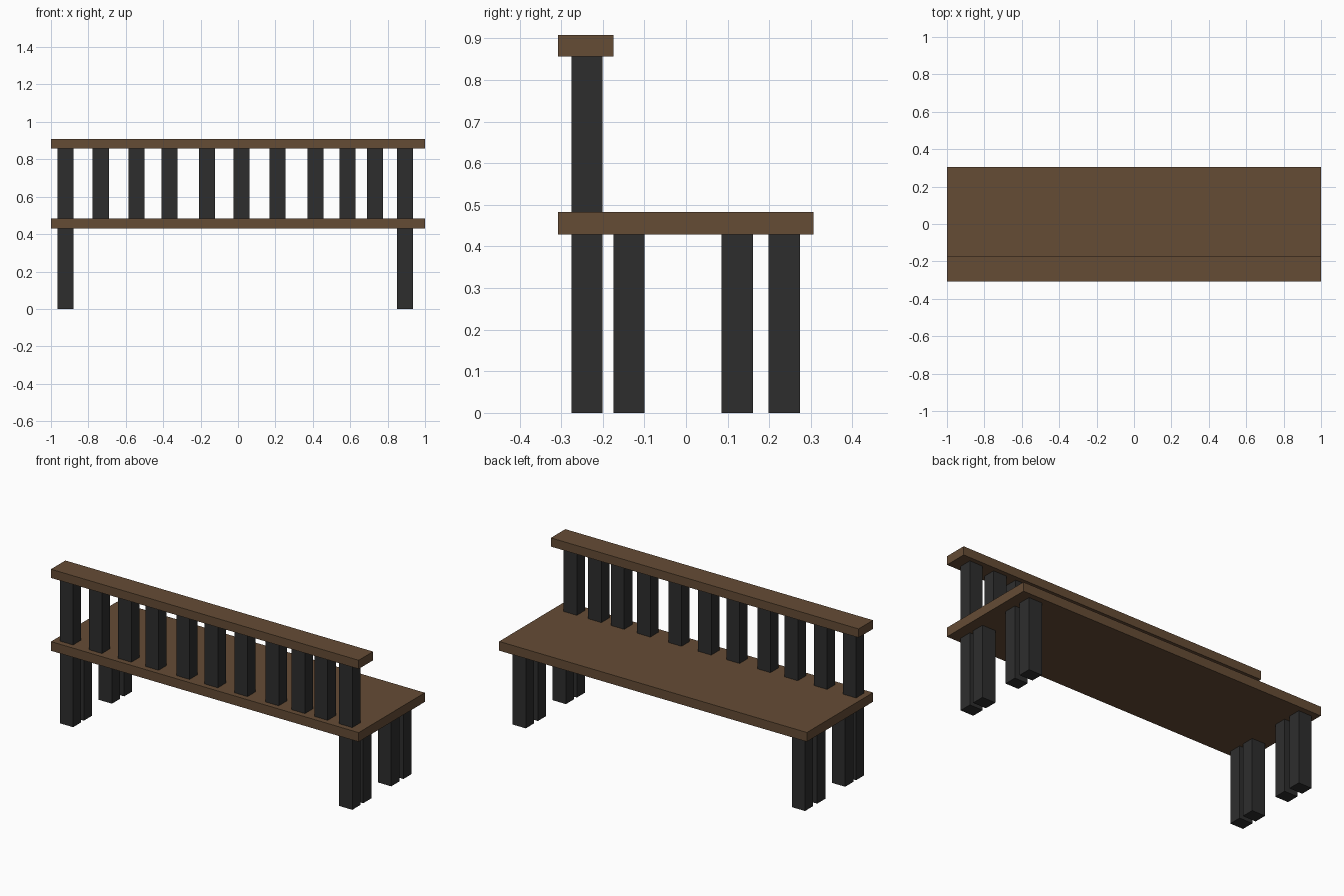
import bpy
import bmesh
from mathutils import Matrix, Vector

cube = bpy.data.objects.get("Cube")
if cube:
    bpy.data.objects.remove(cube, do_unlink=True)


def make_material(name, rgb):
    mat = bpy.data.materials.new(name)
    mat.use_nodes = True
    mat.diffuse_color = (*rgb, 1)
    bsdf = mat.node_tree.nodes["Principled BSDF"]
    bsdf.inputs["Base Color"].default_value = (*rgb, 1)
    bsdf.inputs["Roughness"].default_value = 0.8
    return mat


wood = make_material("brown wood", (0.13, 0.072, 0.036))
iron = make_material("dark iron", (0.027, 0.027, 0.027))


def box(name, low, high, mat):
    """Flat-faced box between two opposite corners."""
    low, high = Vector(low), Vector(high)
    bm = bmesh.new()
    bmesh.ops.create_cube(bm, size=1, matrix=Matrix.Diagonal((*(high - low), 1)))
    mesh = bpy.data.meshes.new(name)
    bm.to_mesh(mesh)
    bm.free()
    mesh.materials.append(mat)
    obj = bpy.data.objects.new(name, mesh)
    obj.location = (low + high) / 2
    bpy.context.collection.objects.link(obj)
    return obj


def post(name, x, y, bottom, top):
    """Upright bar centred on x, y."""
    half_x, half_y = 0.043, 0.0375
    return box(name, (x - half_x, y - half_y, bottom),
               (x + half_x, y + half_y, top), iron)


SEAT_BOTTOM, SEAT_TOP = 0.429, 0.483
RAIL_BOTTOM, RAIL_TOP = 0.857, 0.908
BACK_Y = -0.238
LEG_X = {"right": -0.922, "left": 0.893}

# Seat board and top rail
box("seat", (-1, -0.308, SEAT_BOTTOM), (1, 0.306, SEAT_TOP), wood)
box("top_rail", (-1, -0.308, RAIL_BOTTOM), (1, -0.174, RAIL_TOP), wood)

# Legs in two pairs at each end, with backrest end posts above
for side, x in LEG_X.items():
    for i, y in enumerate((BACK_Y, -0.137, 0.123, 0.236)):
        post(f"{side}_leg_{i + 1}", x, y, 0, SEAT_BOTTOM)
    post(f"{side}_end_post", x, BACK_Y, SEAT_TOP, RAIL_BOTTOM)

# Unevenly spaced backrest slats
slats = (-0.734, -0.543, -0.366, -0.165, 0.019, 0.212, 0.415, 0.585, 0.733)
for i, x in enumerate(slats):
    post(f"back_slat_{i + 1}", x, BACK_Y, SEAT_TOP, RAIL_BOTTOM)
